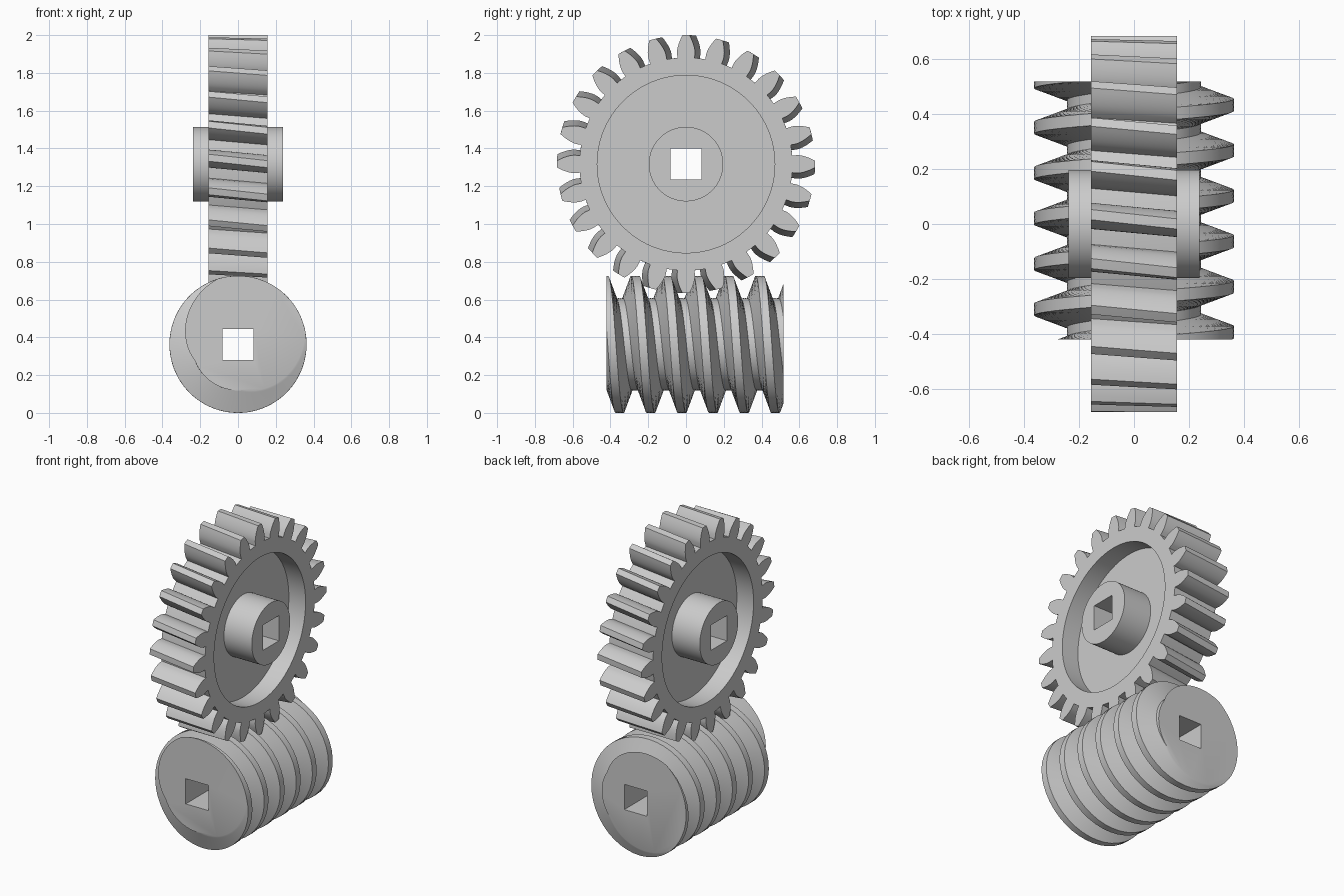
import bpy, bmesh, math

if "Cube" in bpy.data.objects:
    bpy.data.objects.remove(bpy.data.objects["Cube"])

TAU = 2 * math.pi
GEAR_Z, WORM_Z = 1.317, 0.363
TEETH, HALF_W, TWIST = 24, 0.157, 0.05
PITCH, MODULE = 0.165, 0.0525


def loft(name, rings):
    """Closed solid through equal-sized rings of points, with flat end caps."""
    bm = bmesh.new()
    rows = [[bm.verts.new(p) for p in ring] for ring in rings]
    n = len(rows[0])
    for a, b in zip(rows, rows[1:]):
        for i in range(n):
            j = (i + 1) % n
            bm.faces.new((a[i], a[j], b[j], b[i]))
    bm.faces.new(rows[0])
    bm.faces.new(rows[-1])
    bmesh.ops.recalc_face_normals(bm, faces=bm.faces)
    me = bpy.data.meshes.new(name)
    bm.to_mesh(me)
    bm.free()
    ob = bpy.data.objects.new(name, me)
    bpy.context.collection.objects.link(ob)
    return ob


def disc(radius, x0, x1):
    """Cylinder along x on the gear axis."""
    bpy.ops.mesh.primitive_cylinder_add(vertices=96, radius=radius, depth=x1 - x0,
                                        location=((x0 + x1) / 2, 0, GEAR_Z),
                                        rotation=(0, math.pi / 2, 0))
    return bpy.context.object


def box(size, z):
    bpy.ops.mesh.primitive_cube_add(size=1, location=(0, 0.0, z))
    ob = bpy.context.object
    ob.scale = size
    return ob


def combine(ob, tool, operation):
    """Apply a boolean and remove the tool object."""
    tool.hide_render = True
    mod = ob.modifiers.new("bool", 'BOOLEAN')
    mod.operation, mod.object, mod.solver = operation, tool, 'EXACT'
    bpy.context.view_layer.objects.active = ob
    bpy.ops.object.modifier_apply(modifier=mod.name)
    bpy.data.objects.remove(tool)


def smooth(ob):
    bpy.ops.object.select_all(action='DESELECT')
    ob.select_set(True)
    bpy.context.view_layer.objects.active = ob
    bpy.ops.object.shade_smooth_by_angle(angle=math.radians(30))


# Gear outline: involute teeth as (radius, angle)
pitch_r = TEETH * MODULE / 2
base_r, root_r, tip_r = pitch_r * math.cos(math.radians(20)), 0.564, 0.683


def inv(r):
    a = math.acos(min(1, base_r / r))
    return math.tan(a) - a


flank = [(root_r, TAU / TEETH / 4 + inv(pitch_r))]
for k in range(7):
    r = base_r + (tip_r - base_r) * k / 6
    flank.append((r, TAU / TEETH / 4 + inv(pitch_r) - inv(r)))
outline = []
for t in range(TEETH):
    mid = math.pi / 2 + t * TAU / TEETH
    outline += [(r, mid - h) for r, h in flank]
    outline.append((tip_r, mid))
    outline += [(r, mid + h) for r, h in reversed(flank)]
    outline.append((root_r, mid + TAU / TEETH / 2))

# Helical gear wheel, twisted along x
rings = []
for k in range(7):
    x = -HALF_W + 2 * HALF_W * k / 6
    turn = -TWIST * (HALF_W - x) / (2 * HALF_W)
    rings.append([(x, r * math.cos(a + turn), GEAR_Z + r * math.sin(a + turn))
                  for r, a in outline])
gear = loft("gear_wheel", rings)

# Recesses on both faces, hub and square bore
for x0, x1 in ((0.037, 0.3), (-0.3, -0.037)):
    combine(gear, disc(0.47, x0, x1), 'DIFFERENCE')
combine(gear, disc(0.197, -0.237, 0.237), 'UNION')
combine(gear, box((1, 0.164, 0.164), GEAR_Z), 'DIFFERENCE')
smooth(gear)

# Worm cross-section: trapezoid thread as (turn fraction, radius)
CORE, CREST = 0.244, 0.363
keys = [(-0.133, CREST, 14), (0.133, CREST, 16), (0.394, CORE, 12),
        (0.606, CORE, 16), (0.867, CREST, 0)]
section = []
for (t0, r0, n), (t1, r1, _) in zip(keys, keys[1:]):
    section += [(TAU * (t0 + (t1 - t0) * i / n), r0 + (r1 - r0) * i / n)
                for i in range(n)]

# Worm screw, the section turned once per pitch along y
rings = []
Y0, Y1, STEPS = -0.42, 0.517, 240
for k in range(STEPS + 1):
    y = Y0 + (Y1 - Y0) * k / STEPS
    turn = TAU * (y - 0.061) / PITCH
    rings.append([(r * math.sin(a + turn), y, WORM_Z + r * math.cos(a + turn))
                  for a, r in section])
worm = loft("worm_screw", rings)
combine(worm, box((0.164, 2, 0.164), WORM_Z), 'DIFFERENCE')
smooth(worm)
